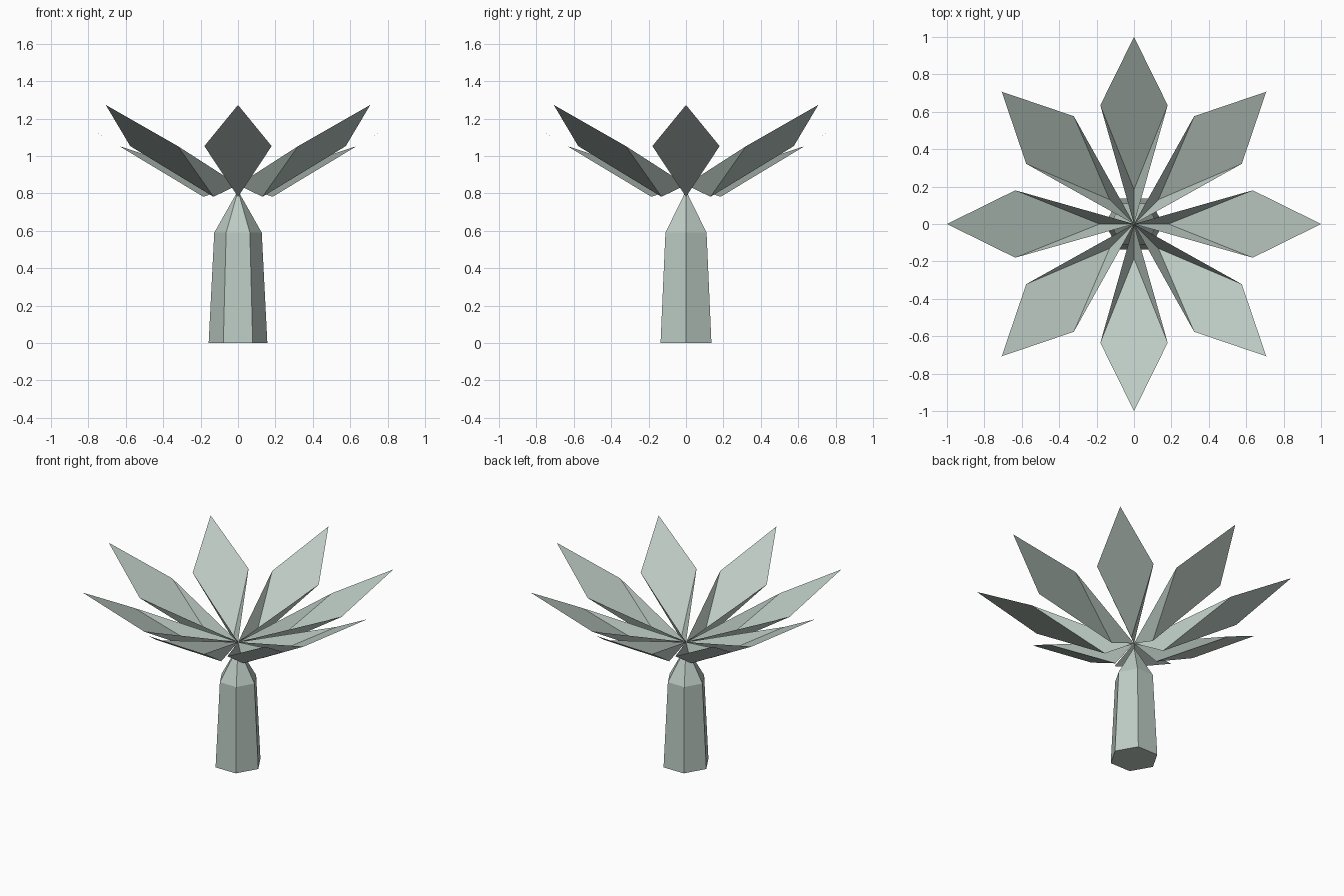
import bpy
import bmesh
from math import cos, sin, pi, tau

cube = bpy.data.objects.get("Cube")
if cube:
    bpy.data.objects.remove(cube, do_unlink=True)

# One pale grey-green for the whole plant
green = bpy.data.materials.new("pale grey green")
green.use_nodes = True
colour = (0.51, 0.60, 0.55, 1)
green.diffuse_color = colour
green.node_tree.nodes["Principled BSDF"].inputs["Base Color"].default_value = colour


def finish(bm, name):
    mesh = bpy.data.meshes.new(name)
    bm.to_mesh(mesh)
    bm.free()
    mesh.materials.append(green)
    return mesh


def add_object(name, mesh, turn=0):
    obj = bpy.data.objects.new(name, mesh)
    obj.rotation_euler.z = turn
    bpy.context.collection.objects.link(obj)


# Trunk: tapering six-sided column with a pointed top
SIDES = 6
bm = bmesh.new()
rings = []
for radius, z in ((0.157, 0), (0.127, 0.59)):
    rings.append([bm.verts.new((radius * cos(i * tau / SIDES),
                                radius * sin(i * tau / SIDES), z))
                  for i in range(SIDES)])
apex = bm.verts.new((0, 0, 0.815))
lower, upper = rings
bm.faces.new(lower[::-1])
for i in range(SIDES):
    j = (i + 1) % SIDES
    bm.faces.new((lower[i], lower[j], upper[j], upper[i]))
    bm.faces.new((upper[i], upper[j], apex))
add_object("trunk", finish(bm, "trunk"))

# Frond: flat diamond blade with two folded triangles running to the crown
bm = bmesh.new()
crown, fold, left, right, tip = [bm.verts.new(p) for p in (
    (0, 0, 0.846), (0.185, 0, 0.782), (0.635, 0.18, 1.053),
    (0.635, -0.18, 1.053), (1, 0, 1.273))]
bm.faces.new((fold, right, tip, left))
bm.faces.new((crown, fold, left))
bm.faces.new((crown, right, fold))
frond = finish(bm, "frond")

# Eight fronds around the crown
for i in range(8):
    add_object(f"frond_{i + 1}", frond, i * pi / 4)
